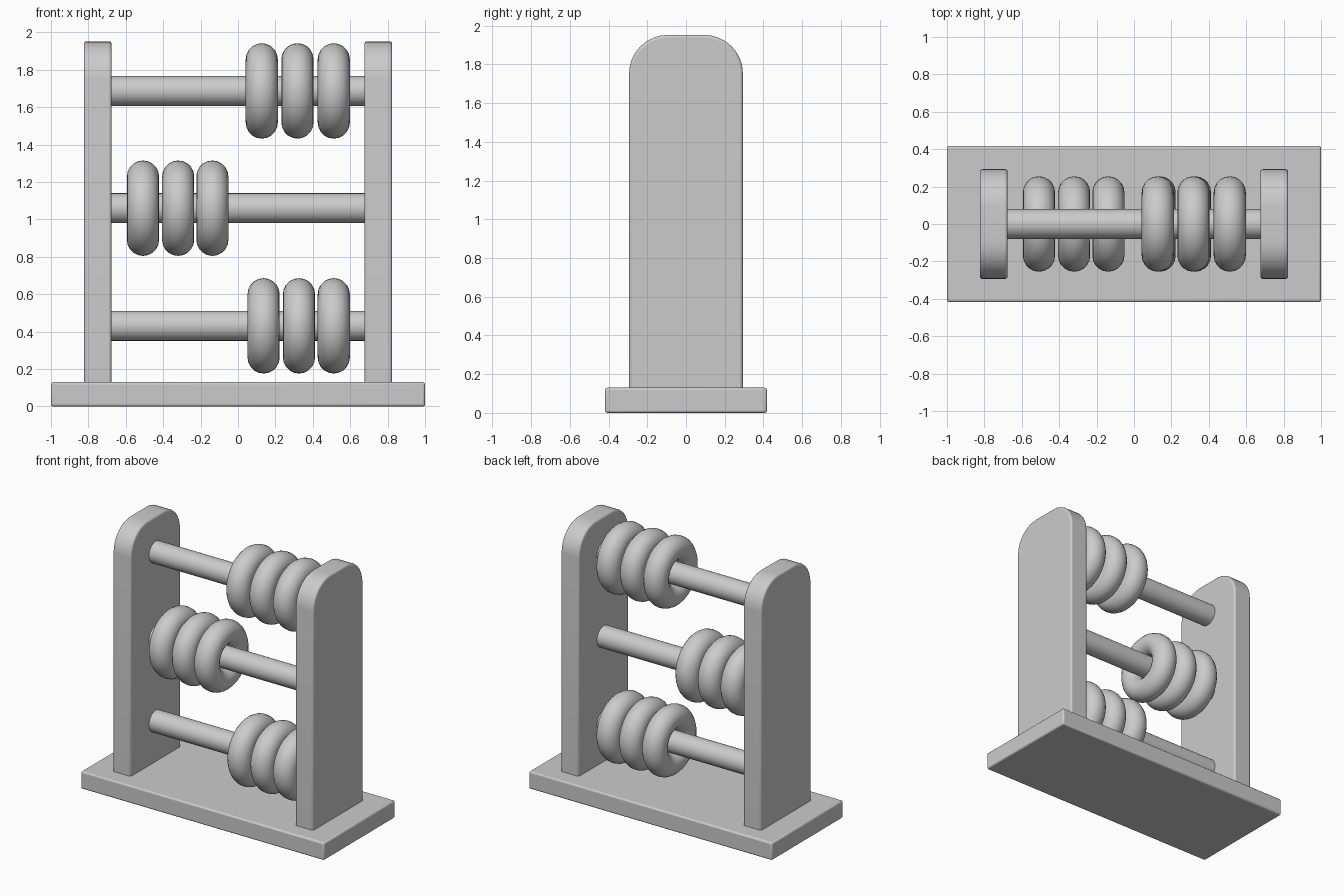
import bpy, bmesh, math

if "Cube" in bpy.data.objects:
    bpy.data.objects.remove(bpy.data.objects["Cube"])


def finish(obj, bevel=0.0):
    """Optional soft edge, then smooth shading that keeps hard edges."""
    if bevel:
        m = obj.modifiers.new("soft_edges", "BEVEL")
        m.width, m.segments, m.limit_method = bevel, 3, "ANGLE"
        m.angle_limit = math.radians(40)
    bpy.ops.object.select_all(action="DESELECT")
    obj.select_set(True)
    bpy.context.view_layer.objects.active = obj
    bpy.ops.object.shade_smooth_by_angle(angle=math.radians(35))


# Base board
bpy.ops.mesh.primitive_cube_add(size=1, location=(0, 0, 0.065))
base = bpy.context.object
base.name = "base"
base.scale = (2.0, 0.836, 0.13)
bpy.ops.object.transform_apply(location=False, rotation=False, scale=True)
finish(base, 0.012)


# Side posts: rounded-top profile extruded along x
def post(name, x0, x1, half=0.294, bottom=0.11, top=1.952, r=0.2, seg=8):
    profile = [(-half, bottom), (half, bottom)]
    for side, start in ((1, 0), (-1, 90)):
        for i in range(seg + 1):
            a = math.radians(start + 90 * i / seg)
            profile.append((side * (half - r) + r * math.cos(a),
                            top - r + r * math.sin(a)))
    bm = bmesh.new()
    face = bm.faces.new([bm.verts.new((x0, y, z)) for y, z in profile])
    ext = bmesh.ops.extrude_face_region(bm, geom=[face])
    moved = [v for v in ext["geom"] if isinstance(v, bmesh.types.BMVert)]
    bmesh.ops.translate(bm, verts=moved, vec=(x1 - x0, 0, 0))
    bmesh.ops.recalc_face_normals(bm, faces=bm.faces)
    mesh = bpy.data.meshes.new(name)
    bm.to_mesh(mesh)
    bm.free()
    obj = bpy.data.objects.new(name, mesh)
    bpy.context.collection.objects.link(obj)
    finish(obj, 0.014)


post("left_post", -0.824, -0.676)
post("right_post", 0.676, 0.824)

# Rods, each carrying three ring beads
rows = {
    "lower": (0.431, (0.137, 0.326, 0.512)),
    "middle": (1.06, (-0.508, -0.32, -0.137)),
    "upper": (1.687, (0.127, 0.318, 0.512)),
}
across = (0, math.pi / 2, 0)
for row, (z, beads) in rows.items():
    bpy.ops.mesh.primitive_cylinder_add(vertices=32, radius=0.08, depth=1.4,
                                        location=(0, 0, z), rotation=across)
    bpy.context.object.name = row + "_rod"
    finish(bpy.context.object)
    for i, x in enumerate(beads, 1):
        bpy.ops.mesh.primitive_torus_add(
            location=(x, 0, z), rotation=across, major_radius=0.169,
            minor_radius=0.086, major_segments=48, minor_segments=20)
        bpy.context.object.name = f"{row}_bead_{i}"
        finish(bpy.context.object)
